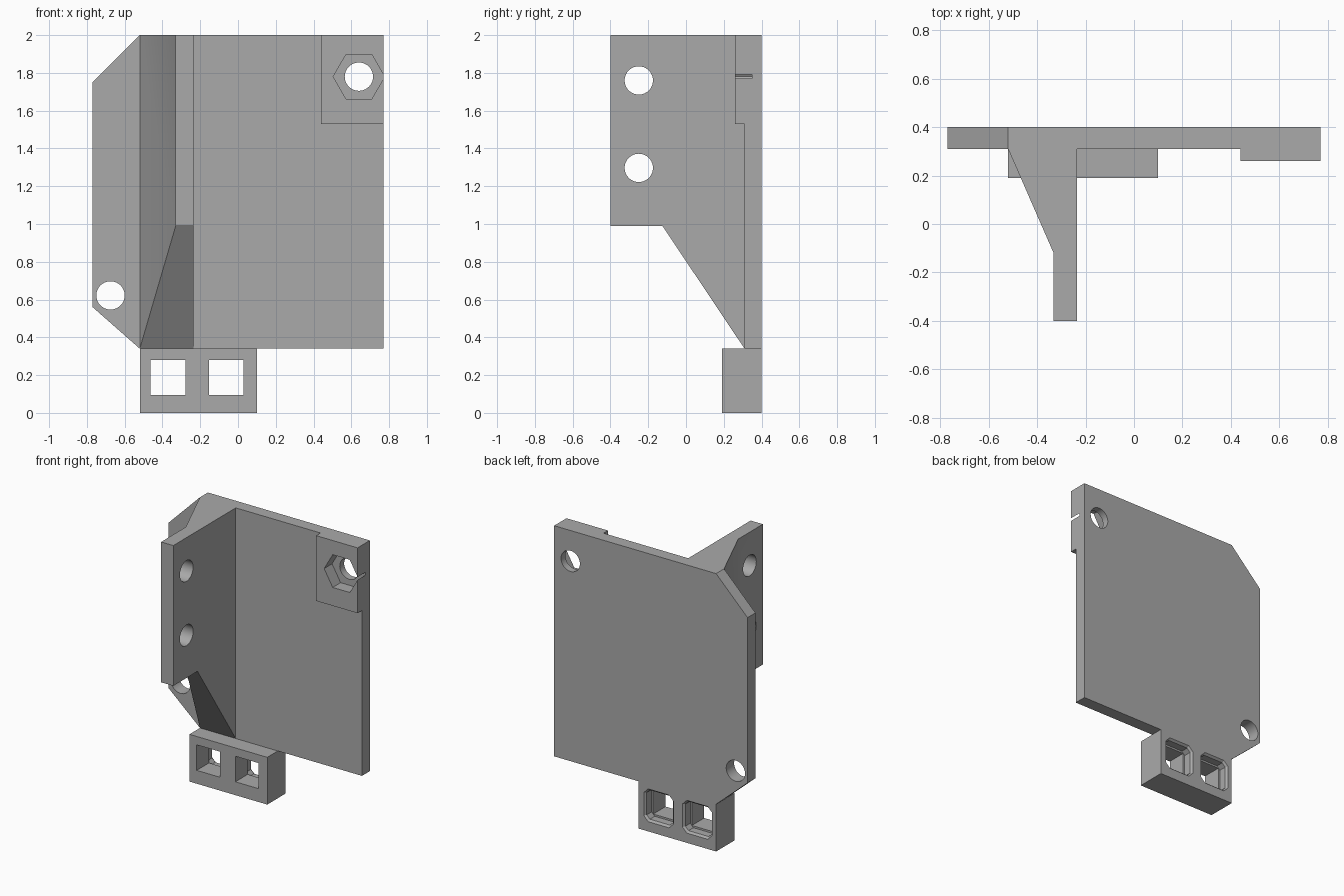
import bpy, bmesh
from math import cos, sin, tau

cube = bpy.data.objects.get("Cube")
if cube:
    bpy.data.objects.remove(cube, do_unlink=True)

grey = bpy.data.materials.new("plain grey")
grey.use_nodes = True
grey.diffuse_color = (0.4, 0.4, 0.4, 1)
grey.node_tree.nodes["Principled BSDF"].inputs["Base Color"].default_value = (0.4, 0.4, 0.4, 1)


def loft(name, axis, sections):
    """Closed solid through 2D outlines, each at its own place along an axis."""
    place = {"x": lambda a, b, t: (t, a, b),
             "y": lambda a, b, t: (a, t, b),
             "z": lambda a, b, t: (a, b, t)}[axis]
    bm = bmesh.new()
    rings = [[bm.verts.new(place(a, b, t)) for a, b in pts] for t, pts in sections]
    bm.faces.new(rings[0])
    bm.faces.new(rings[-1])
    for low, high in zip(rings, rings[1:]):
        for i in range(len(low)):
            bm.faces.new((low[i - 1], low[i], high[i], high[i - 1]))
    bmesh.ops.recalc_face_normals(bm, faces=bm.faces)
    mesh = bpy.data.meshes.new(name)
    bm.to_mesh(mesh)
    bm.free()
    mesh.materials.append(grey)
    obj = bpy.data.objects.new(name, mesh)
    bpy.context.collection.objects.link(obj)
    return obj


def prism(name, axis, lo, hi, pts):
    return loft(name, axis, [(lo, pts), (hi, pts)])


def rect(a0, a1, b0, b1):
    return [(a0, b0), (a1, b0), (a1, b1), (a0, b1)]


def ngon(a, b, r, n):
    return [(a + r * cos(tau * i / n), b + r * sin(tau * i / n)) for i in range(n)]


def octagon(a, b, h, c):
    k = h - c
    return [(a + x, b + z) for x, z in
            ((-k, -h), (k, -h), (h, -k), (h, k), (k, h), (-k, h), (-h, k), (-h, -k))]


def combine(target, tool, operation):
    """Apply a boolean and remove the helper."""
    tool.hide_render = True
    mod = target.modifiers.new("combine", "BOOLEAN")
    mod.operation, mod.solver, mod.object = operation, "EXACT", tool
    bpy.context.view_layer.objects.active = target
    bpy.ops.object.modifier_apply(modifier=mod.name)
    bpy.data.objects.remove(tool, do_unlink=True)


BACK, FACE, INSIDE = 0.40, 0.31, 0.355

# Back plate with clipped corners and a tab below
bracket = prism("mounting_bracket", "y", FACE, BACK, [
    (-0.52, 2), (0.77, 2), (0.77, 0.34), (0.10, 0.34), (0.10, 0),
    (-0.52, 0), (-0.52, 0.34), (-0.77, 0.56), (-0.77, 1.75)])

# Upright rib, wedge shaped at its root, with a sloping underside
rib = prism("rib", "z", 0.34, 2, [
    (-0.52, INSIDE), (-0.52, FACE), (-0.332, -0.12), (-0.332, -0.4),
    (-0.235, -0.4), (-0.235, INSIDE)])
combine(rib, prism("rib_underside", "x", -0.7, -0.1, [
    (-0.5, 0.99), (-0.125, 0.99), (FACE, 0.34), (FACE, 0.2), (-0.5, 0.2)]), "DIFFERENCE")
for z in (1.76, 1.297):
    combine(rib, prism("rib_hole", "x", -0.7, -0.1, ngon(-0.25, z, 0.075, 40)), "DIFFERENCE")

# Raised nut pad and lower socket block
pad = prism("nut_pad", "y", 0.26, INSIDE, rect(0.44, 0.77, 1.53, 2))
block = prism("socket_block", "y", 0.19, INSIDE, rect(-0.52, 0.10, 0, 0.34))
for part in (rib, pad, block):
    combine(bracket, part, "UNION")

# Screw holes and the hexagonal nut pocket
for x, z in ((-0.675, 0.622), (0.64, 1.78)):
    combine(bracket, prism("screw_hole", "y", 0, 0.6, ngon(x, z, 0.075, 40)), "DIFFERENCE")
combine(bracket, prism("nut_pocket", "y", 0.2, 0.35, ngon(0.64, 1.78, 0.136, 6)), "DIFFERENCE")

# Stepped square sockets, flared at the back
for x in (-0.37, -0.062):
    z = 0.188
    combine(bracket, prism("socket_hole", "y", 0.1, 0.6,
                           rect(x - 0.092, x + 0.092, z - 0.092, z + 0.092)), "DIFFERENCE")
    wide, narrow = octagon(x, z, 0.118, 0.035), octagon(x, z, 0.105, 0.025)
    combine(bracket, loft("socket_flare", "y", [
        (0.33, narrow), (0.385, narrow), (BACK, wide), (0.42, wide)]), "DIFFERENCE")

bpy.ops.object.select_all(action="DESELECT")
bracket.select_set(True)
bpy.context.view_layer.objects.active = bracket
bpy.ops.object.shade_smooth_by_angle()
